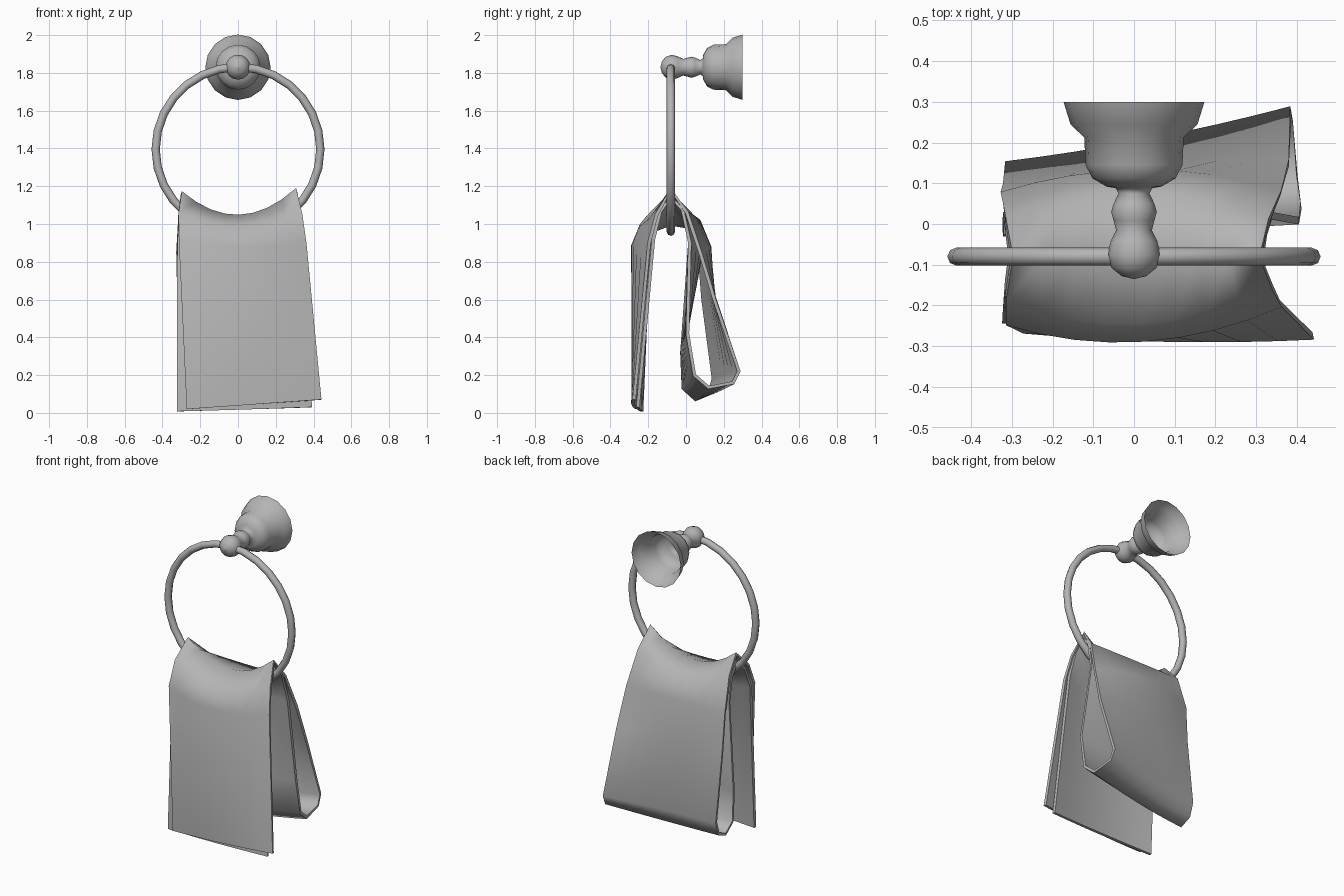
import bpy, math

if "Cube" in bpy.data.objects:
    bpy.data.objects.remove(bpy.data.objects["Cube"])

# Mid grey shared by all parts
grey = bpy.data.materials.new("mid_grey")
grey.diffuse_color = (0.46, 0.46, 0.46, 1)
grey.use_nodes = True
grey.node_tree.nodes["Principled BSDF"].inputs["Base Color"].default_value = grey.diffuse_color


def make_mesh(name, verts, faces, angle=60):
    me = bpy.data.meshes.new(name)
    me.from_pydata(verts, [], faces)
    me.validate()
    me.materials.append(grey)
    ob = bpy.data.objects.new(name, me)
    bpy.context.collection.objects.link(ob)
    bpy.ops.object.select_all(action='DESELECT')
    bpy.context.view_layer.objects.active = ob
    ob.select_set(True)
    bpy.ops.object.shade_smooth_by_angle(angle=math.radians(angle))
    return ob


def lathe_y(name, profile, z, n=16):
    """Revolve (y, radius) points about a horizontal axis along y."""
    verts = [(r * math.cos(2 * math.pi * k / n), y, z + r * math.sin(2 * math.pi * k / n))
             for y, r in profile for k in range(n)]
    faces = [(i * n + k, i * n + (k + 1) % n, (i + 1) * n + (k + 1) % n, (i + 1) * n + k)
             for i in range(len(profile) - 1) for k in range(n)]
    return make_mesh(name, verts, faces)


# Wall mount: ball, bead neck and hollow bell flange, open at the back
lathe_y("wall_mount", [
    (-0.135, 0.001), (-0.128, 0.030), (-0.108, 0.055), (-0.075, 0.066), (-0.042, 0.057),
    (-0.015, 0.044), (0.008, 0.050), (0.030, 0.056), (0.050, 0.050), (0.075, 0.038),
    (0.088, 0.045), (0.092, 0.068), (0.112, 0.102), (0.145, 0.119), (0.212, 0.122),
    (0.245, 0.156), (0.300, 0.173)], 1.83)

# Hanging ring
bpy.ops.mesh.primitive_torus_add(major_segments=28, minor_segments=8, major_radius=0.436,
                                 minor_radius=0.022, location=(0, -0.08, 1.395),
                                 rotation=(math.pi / 2, 0, 0))
ring = bpy.context.object
ring.name = "hanging_ring"
ring.data.materials.append(grey)
bpy.ops.object.shade_smooth_by_angle(angle=math.radians(60))

# Towel: one sheet followed from the outer front hem, over the ring, down the back,
# round the bottom fold, up and over again to the inner front hem
right_edge = [
    (.44, -.275, .07), (.36, -.195, .90), (.34, -.155, 1.05), (.31, -.08, 1.182),
    (.33, .005, 1.06), (.36, .075, .85), (.38, .15, .60), (.385, .28, .22),
    (.39, .25, .16), (.40, .12, .135), (.41, .045, .20), (.405, .008, .42),
    (.34, .02, .90), (.325, -.02, 1.08), (.315, -.08, 1.14), (.325, -.135, 1.07),
    (.345, -.172, .92), (.39, -.255, .03)]
middle = [
    (-.28, .045), (-.28, .88), (-.24, .985), (-.08, 1.04), (.07, 1.015), (.125, .88),
    (.135, .63), (.20, .20), (.17, .12), (.08, .09), (.02, .15), (-.01, .37),
    (.085, .87), (.03, .98), (-.08, 1.0), (-.20, .955), (-.255, .86), (-.25, .018)]
left_edge = [
    (-.27, -.26, .02), (-.312, -.24, .92), (-.315, -.18, 1.06), (-.30, -.08, 1.165),
    (-.315, .01, 1.06), (-.325, .07, .85), (-.32, .09, .60), (-.315, .145, .18),
    (-.315, .12, .10), (-.315, .05, .07), (-.32, -.015, .13), (-.322, -.022, .32),
    (-.32, .02, .90), (-.315, -.01, 1.05), (-.305, -.08, 1.12), (-.315, -.145, 1.05),
    (-.32, -.195, .92), (-.322, -.235, .008)]

COLS = 9
verts = []
for L, M, R in zip(left_edge, middle, right_edge):
    for c in range(COLS):
        t = c / (COLS - 1)
        wl, wm, wr = (1 - t) * (1 - 2 * t), 4 * t * (1 - t), t * (2 * t - 1)
        verts.append((L[0] + (R[0] - L[0]) * t,
                      wl * L[1] + wm * M[0] + wr * R[1],
                      wl * L[2] + wm * M[1] + wr * R[2]))
faces = [(r * COLS + c, r * COLS + c + 1, (r + 1) * COLS + c + 1, (r + 1) * COLS + c)
         for r in range(len(middle) - 1) for c in range(COLS - 1)]
towel = make_mesh("towel", verts, faces, 70)
solid = towel.modifiers.new("thickness", 'SOLIDIFY')
solid.thickness = 0.018
solid.offset = 0
bpy.ops.object.modifier_apply(modifier=solid.name)
bpy.ops.object.shade_smooth_by_angle(angle=math.radians(70))
